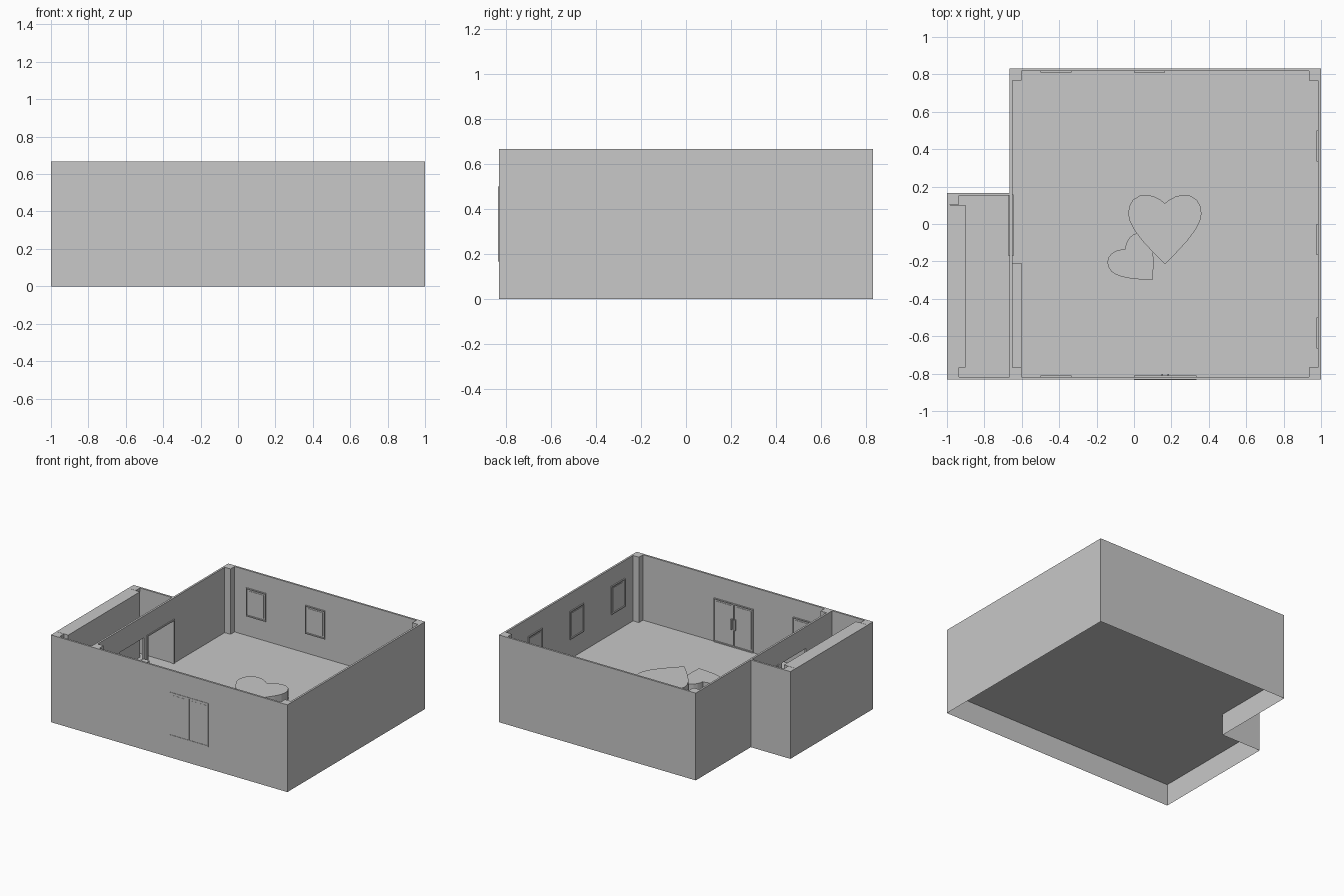
import bpy, bmesh, math
from mathutils import Matrix, Vector

if "Cube" in bpy.data.objects:
    bpy.data.objects.remove(bpy.data.objects["Cube"])

grey = bpy.data.materials.new("plain_grey")
grey.use_nodes = True
grey.diffuse_color = (0.58, 0.58, 0.58, 1)
grey.node_tree.nodes["Principled BSDF"].inputs["Base Color"].default_value = grey.diffuse_color

FLOOR, TOP, T = 0.167, 0.667, 0.015
HALF_Y, SPLIT, HALL_Y = 0.832, -0.665, 0.167


def finish(name, bm):
    mesh = bpy.data.meshes.new(name)
    bm.to_mesh(mesh)
    bm.free()
    mesh.materials.append(grey)
    obj = bpy.data.objects.new(name, mesh)
    bpy.context.collection.objects.link(obj)


def boxes(name, spans):
    """One object from boxes, each given as (x range, y range, z range)."""
    bm = bmesh.new()
    for span in spans:
        size = Vector([b - a for a, b in span])
        mid = Vector([(a + b) / 2 for a, b in span])
        place = Matrix.Translation(mid) @ Matrix.Diagonal((*size, 1))
        bmesh.ops.create_cube(bm, size=1, matrix=place)
    finish(name, bm)


# Outer shell: skirt, wall tops and inner walls as rings, plus a raised floor
def outline(t):
    return [(-1 + t, -HALF_Y + t), (1 - t, -HALF_Y + t), (1 - t, HALF_Y - t),
            (SPLIT + t, HALF_Y - t), (SPLIT + t, HALL_Y - t), (-1 + t, HALL_Y - t)]


bm = bmesh.new()
rings = [[bm.verts.new((x, y, z)) for x, y in outline(t)]
         for t, z in ((0, 0), (0, TOP), (T, TOP), (T, FLOOR))]
for a, b in zip(rings, rings[1:]):
    for i in range(len(a)):
        j = (i + 1) % len(a)
        bm.faces.new((a[i], a[j], b[j], b[i]))
finish("outer_walls", bm)

bm = bmesh.new()
bm.faces.new([bm.verts.new((x, y, FLOOR)) for x, y in outline(0)])
finish("floor", bm)

# Partition between hall and room, with a doorway and a serving hatch
px = (SPLIT, SPLIT + T)
full, lintel = (FLOOR, TOP), (0.5, TOP)
DOOR, HATCH = (-0.167, HALL_Y - T), (-0.5, -0.21)
boxes("partition_wall", [
    (px, (-HALF_Y + T, HATCH[0]), full),
    (px, HATCH, (FLOOR, 0.335)), (px, HATCH, lintel),
    (px, (HATCH[1], DOOR[0]), full), (px, DOOR, lintel)])

# Counters under and beside the hatch
cx = (SPLIT + T, -0.6)
boxes("hatch_counter", [(cx, HATCH, (FLOOR, 0.34))])
boxes("side_counter", [(cx, (-0.767, HATCH[0]), (FLOOR, 0.335))])

# Corner columns
C, GAP = 0.066, 0.002
for name, x, y in (("back_left", 1 - C, HALF_Y - C), ("front_left", 1 - C, -HALF_Y),
                   ("back_right", SPLIT, HALF_Y - C), ("front_right", SPLIT, -HALF_Y),
                   ("hall_back", -1, HALL_Y - C), ("hall_front", -1, -HALF_Y)):
    boxes(name + "_column", [((x + GAP, x + C - GAP), (y + GAP, y + C - GAP), full)])

# Thick slab along the hall's outer wall
boxes("hall_slab", [((-1.001, -0.9), (-HALF_Y + C, HALL_Y - C), full)])


# Framed openings lying on a wall; axis is the wall's normal
def framed(name, axis, wall, out, u, z, panes=1):
    rim = 0.008

    def span(us, zs, depth):
        d = tuple(sorted((wall, wall + out * depth)))
        return (d, us, zs) if axis == "x" else (us, d, zs)

    parts = [span(u, (z[1] - rim, z[1]), 0.008), span(u, (z[0], z[0] + rim), 0.008)]
    step = (u[1] - u[0]) / panes
    for i in range(panes + 1):
        edge = u[0] + i * step
        lo = max(u[0], edge - rim / 2)
        hi = min(u[1], edge + rim / 2)
        parts.append(span((lo, hi), z, 0.008))
    for i in range(panes):
        a, b = u[0] + i * step, u[0] + (i + 1) * step
        parts.append(span((a + 0.02, b - 0.02), (z[0] + 0.02, z[1] - 0.02), 0.003))
    boxes(name, parts)


W, WZ = 0.166, (0.317, 0.533)
for i, x in enumerate((-0.5, 0)):
    framed("back_window_%d" % i, "y", HALF_Y - T, -1, (x, x + W), WZ)
framed("front_window", "y", -HALF_Y + T, 1, (-0.5, -0.5 + W), WZ)
for i, y in enumerate((-0.666, -0.166, 0.334)):
    framed("side_window_%d" % i, "x", 1 - T, -1, (y, y + W), WZ)

# Double sliding door, inside and outside
framed("front_door_inside", "y", -HALF_Y + T, 1, (0, 0.333), (FLOOR, 0.5), 2)
framed("front_door_outside", "y", -HALF_Y, -0.4, (0, 0.333), (FLOOR, 0.5), 2)
boxes("door_handles", [((x, x + 0.008), (-HALF_Y + T, -HALF_Y + T + 0.015), (0.3, 0.38))
                       for x in (0.148, 0.178)])

# Trim around the hall doorway
tx = (SPLIT - 0.005, SPLIT + T + 0.006)
boxes("doorway_trim", [
    (tx, (DOOR[0] - 0.005, DOOR[0] + 0.005), (FLOOR, 0.505)),
    (tx, (DOOR[1] - 0.005, DOOR[1] + 0.005), (FLOOR, 0.505)),
    (tx, DOOR, (0.495, 0.505))])

# Heart-shaped low tables: half profile measured from the tip
HALF = [(0.06, 0.06), (0.12, 0.125), (0.165, 0.185), (0.189, 0.235), (0.196, 0.27),
        (0.19, 0.31), (0.17, 0.345), (0.135, 0.366), (0.1, 0.371), (0.06, 0.363),
        (0.025, 0.345)]


def heart(name, tip, scale, angle, top):
    pts = [(0, 0)] + HALF + [(0, 0.325)] + [(-x, y) for x, y in reversed(HALF)]
    turn = Matrix.Rotation(angle, 3, "Z")
    bm = bmesh.new()
    base = Vector((*tip, FLOOR))
    face = bm.faces.new([bm.verts.new(base + turn @ Vector((x, y, 0)) * scale) for x, y in pts])
    new = bmesh.ops.extrude_face_region(bm, geom=[face])["geom"]
    bmesh.ops.translate(bm, vec=(0, 0, top - FLOOR),
                        verts=[v for v in new if isinstance(v, bmesh.types.BMVert)])
    bmesh.ops.recalc_face_normals(bm, faces=bm.faces)
    finish(name, bm)


heart("large_heart_table", (0.165, -0.215), 1, 0, 0.25)
heart("small_heart_table", (0.1, -0.3), 0.68, math.radians(42), 0.22)
